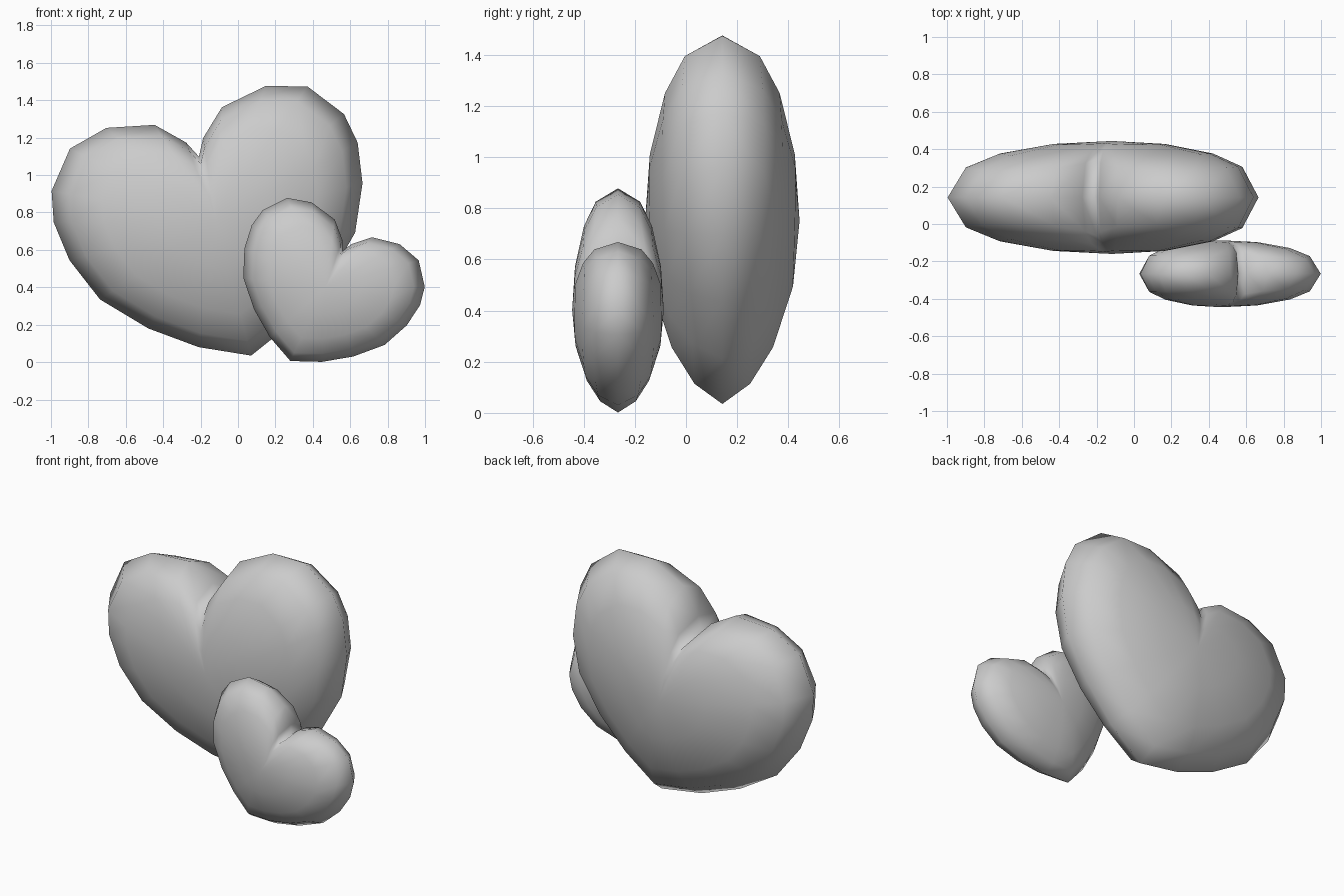
import bpy
import bmesh
import math

cube = bpy.data.objects.get("Cube")
if cube:
    bpy.data.objects.remove(cube, do_unlink=True)

grey = bpy.data.materials.new("soft_grey")
grey.use_nodes = True
grey.diffuse_color = (0.6, 0.6, 0.6, 1)
grey.node_tree.nodes["Principled BSDF"].inputs["Base Color"].default_value = (0.6, 0.6, 0.6, 1)

# Half outline from tip to notch: across, up, and falloff of the puffed surface
HALF = [
    (0, 0, 0.65), (0.26, 0.115, 0.6), (0.495, 0.28, 0.52), (0.705, 0.495, 0.45),
    (0.81, 0.74, 0.39), (0.84, 0.957, 0.39), (0.808, 1.123, 0.41), (0.656, 1.316, 0.46),
    (0.44, 1.374, 0.48), (0.186, 1.324, 0.42), (0.047, 1.19, 0.32), (0, 1.1, 0.25),
]
OUTLINE = HALF + [(-u, v, q) for u, v, q in reversed(HALF[1:-1])]
CENTRE = 0.74
DEPTH = 0.302
RINGS = [0.36, 0.69, 0.89]


def ring(bm, s, side):
    """One scaled copy of the outline, pushed out to its puffed depth."""
    return [bm.verts.new((u * s, side * DEPTH * (1 - s * s) ** q,
                          CENTRE + (v - CENTRE) * s)) for u, v, q in OUTLINE]


def puffy_heart(name, tip, tilt, scale):
    bm = bmesh.new()
    rim = ring(bm, 1, 0)
    n = len(rim)
    for side in (-1, 1):
        rows = [ring(bm, s, side) for s in RINGS] + [rim]
        pole = bm.verts.new((0, side * DEPTH, CENTRE))
        for i in range(n):
            j = (i + 1) % n
            bm.faces.new((pole, rows[0][i], rows[0][j]))
            for a, b in zip(rows, rows[1:]):
                bm.faces.new((a[i], b[i], b[j], a[j]))
    bmesh.ops.recalc_face_normals(bm, faces=bm.faces)
    for f in bm.faces:
        f.smooth = True
    mesh = bpy.data.meshes.new(name)
    bm.to_mesh(mesh)
    bm.free()
    mesh.materials.append(grey)
    obj = bpy.data.objects.new(name, mesh)
    obj.location = tip
    obj.rotation_euler.y = math.radians(tilt)
    obj.scale = (scale, scale, scale)
    bpy.context.collection.objects.link(obj)


puffy_heart("large_heart", (0.07, 0.142, 0.035), -14.7, 1)
puffy_heart("small_heart", (0.28, -0.266, 0.006), 25.4, 0.593)
